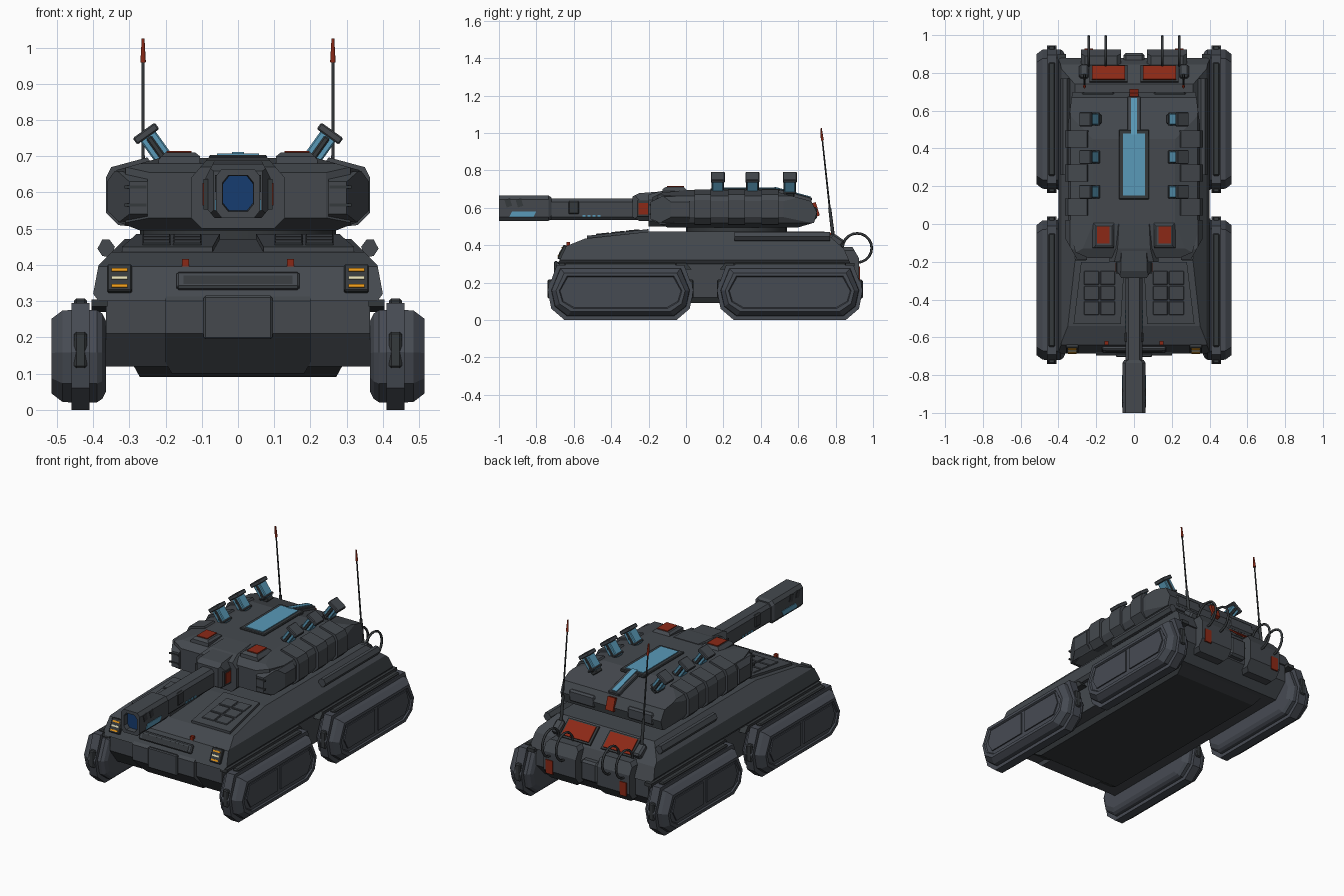
import bpy, bmesh, math
from mathutils import Matrix, Vector, Euler

if "Cube" in bpy.data.objects:
    bpy.data.objects.remove(bpy.data.objects["Cube"])


def material(name, rgb):
    m = bpy.data.materials.new(name)
    m.diffuse_color = (*rgb, 1)
    m.use_nodes = True
    m.node_tree.nodes["Principled BSDF"].inputs["Base Color"].default_value = m.diffuse_color
    return m


GREY = material("armour grey", (0.058, 0.066, 0.076))
TRACK = material("pod grey", (0.062, 0.070, 0.086))
DARK = material("dark grey", (0.036, 0.041, 0.045))
RED = material("signal red", (0.26, 0.022, 0.008))
BLUE = material("light blue", (0.10, 0.32, 0.48))
DEEP = material("deep blue", (0.008, 0.045, 0.16))
ORANGE = material("amber", (0.85, 0.33, 0.01))
PALE = material("pale lamp", (0.75, 0.70, 0.45))


def finish(name, bm, mats, mirror=False, smooth=False):
    bmesh.ops.recalc_face_normals(bm, faces=bm.faces)
    me = bpy.data.meshes.new(name)
    bm.to_mesh(me)
    bm.free()
    ob = bpy.data.objects.new(name, me)
    bpy.context.collection.objects.link(ob)
    for m in mats:
        me.materials.append(m)
    if smooth:
        for p in me.polygons:
            p.use_smooth = len(p.vertices) == 4
    if mirror:
        mod = ob.modifiers.new("Mirror", 'MIRROR')
        mod.use_mirror_merge = False
    return ob


def box(name, c, size, mat, mirror=False, rot=(0, 0, 0), bevel=0):
    bm = bmesh.new()
    bmesh.ops.create_cube(bm, size=1, matrix=Matrix.Diagonal((*size, 1)))
    if bevel:
        bmesh.ops.bevel(bm, geom=bm.edges[:], offset=bevel, segments=1, affect='EDGES')
    bm.transform(Matrix.Translation(c) @ Euler(rot).to_matrix().to_4x4())
    return finish(name, bm, [mat], mirror)


def rod(name, p, q, r1, r2, mat, mirror=False, n=10):
    p, q = Vector(p), Vector(q)
    bm = bmesh.new()
    bmesh.ops.create_cone(bm, cap_ends=True, segments=n, radius1=r1, radius2=r2, depth=(q - p).length)
    bm.transform(Matrix.Translation((p + q) / 2) @ (q - p).to_track_quat('Z', 'Y').to_matrix().to_4x4())
    return finish(name, bm, [mat], mirror, smooth=n > 8)


def loft(name, rings, mats, mirror=False):
    bm = bmesh.new()
    vs = [[bm.verts.new(p) for p in r] for r in rings]
    for a, b in zip(vs, vs[1:]):
        for i in range(len(a)):
            j = (i + 1) % len(a)
            bm.faces.new((a[i], a[j], b[j], b[i]))
    bm.faces.new(vs[0])
    bm.faces.new(vs[-1]).material_index = len(mats) - 1
    return finish(name, bm, mats, mirror)


def sym(half):
    return half + [(-x, v) for x, v in reversed(half)]


def convex(name, mat, mirror=False, side=None, front=None, top=None):
    """Solid whose outlines in side (y,z), front (x,z) and top (x,y) are the given polygons."""
    bm = bmesh.new()
    bmesh.ops.create_cube(bm, size=6)
    for poly, (a, b) in ((side, (1, 2)), (front, (0, 2)), (top, (0, 1))):
        if not poly:
            continue
        mid = sum((Vector(p) for p in poly), Vector((0, 0))) / len(poly)
        for p, q in zip(poly, poly[1:] + poly[:1]):
            p, q = Vector(p), Vector(q)
            n2 = Vector((q.y - p.y, p.x - q.x))
            if n2.dot(mid - p) > 0:
                n2 = -n2
            co, no = Vector((0, 0, 0)), Vector((0, 0, 0))
            co[a], co[b], no[a], no[b] = p.x, p.y, n2.x, n2.y
            bmesh.ops.bisect_plane(bm, geom=bm.verts[:] + bm.edges[:] + bm.faces[:], dist=1e-6,
                                   plane_co=co, plane_no=no.normalized(), clear_outer=True)
            rim = [e for e in bm.edges if e.is_boundary]
            if rim:
                bmesh.ops.contextual_create(bm, geom=rim)
    return finish(name, bm, [mat], mirror)


def rect(x0, x1, y0, y1):
    return [(x0, y0), (x1, y0), (x1, y1), (x0, y1)]


# Hull
convex("lower_hull", GREY, side=[(-.60, .12), (-.67, .21), (-.67, .31), (.87, .31), (.87, .2), (.79, .12)],
       front=sym([(.365, .12), (.365, .31)]))
convex("upper_hull", GREY, side=[(-.685, .30), (-.64, .395), (-.54, .435), (-.2, .472), (.74, .472), (.845, .38), (.88, .30)],
       front=sym([(.385, .30), (.40, .32), (.385, .40), (.31, .475)]))
convex("keel", DARK, side=[(-.48, .09), (-.56, .13), (.78, .13), (.70, .09)], front=sym([(.27, .088), (.29, .125)]))
convex("bow_block", GREY, side=[(-.58, .10), (-.695, .21), (-.695, .30), (-.67, .32), (-.5, .32), (-.5, .10)],
       front=sym([(.18, .095), (.20, .13), (.20, .32)]))
box("bow_plate", (0, -.695, .255), (.19, .02, .12), GREY, bevel=.005)
box("bow_bar", (0, -.663, .355), (.34, .025, .05), GREY, rot=(-.44, 0, 0), bevel=.006)
box("bow_bar_inset", (0, -.675, .358), (.30, .006, .025), DARK, rot=(-.44, 0, 0))
box("tow_marker", (.145, -.63, .402), (.02, .02, .03), RED, True)
box("headlamp_frame", (.327, -.662, .362), (.068, .02, .082), DARK, True, rot=(-.44, 0, 0), bevel=.004)
for i, m in enumerate((ORANGE, PALE, ORANGE)):
    dz = .022 * (i - 1)
    box("headlamp_slit", (.327, -.672 + dz * .47, .364 + dz), (.045, .008, .009), m, True, rot=(-.44, 0, 0))
convex("side_rail", GREY, True, side=rect(.26, .77, .42, .47),
       front=[(.35, .42), (.375, .425), (.388, .445), (.375, .47), (.355, .47), (.34, .45)])
convex("side_skirt", DARK, True, side=[(-.68, .285), (-.68, .305), (.0, .305), (.03, .27), (.0, .27)], front=rect(.36, .405, .2, .4))
convex("rear_side_skirt", DARK, True, side=[(.21, .27), (.18, .27), (.21, .305), (.90, .305), (.90, .285)],
       front=rect(.36, .405, .2, .4))

# Glacis hatch panels
def glacis(x, y, h):
    return (x, y, .435 + (y + .54) * .108 + h)


outline = [(.07, -.53), (.32, -.53), (.28, -.2), (.05, -.2)]
loft("glacis_panel", [[glacis(x, y, h) for x, y in outline] for h in (-.01, .014)], [GREY], True)
for i in range(2):
    for j in range(3):
        box("glacis_tile", glacis(.14 + i * .085, -.445 + j * .08, .014), (.078, .073, .01), GREY, True, rot=(.1, 0, 0), bevel=.003)

# Hull rear
convex("rear_pack", GREY, True, side=[(.8, .16), (.88, .16), (.925, .22), (.925, .33), (.89, .39), (.8, .39)],
       front=[(.07, .18), (.09, .16), (.26, .16), (.28, .18), (.28, .37), (.26, .39), (.09, .39), (.07, .37)])
box("rear_centre_box", (0, .88, .27), (.11, .05, .12), GREY, bevel=.012)
box("rear_lamp", (.24, .926, .245), (.045, .008, .08), RED, True)
box("rear_panel_frame", (.135, .794, .428), (.20, .115, .016), DARK, True, rot=(-.71, 0, 0))
box("rear_panel", (.135, .798, .433), (.175, .095, .016), RED, True, rot=(-.71, 0, 0))
for x in (.15, .24):
    bpy.ops.mesh.primitive_torus_add(major_radius=.078, minor_radius=.007, major_segments=20, minor_segments=6)
    hoop = bpy.context.object
    hoop.name = "rear_hose"
    hoop.data.transform(Matrix.Translation((x, .915, .385)) @ Matrix.Rotation(math.pi / 2, 4, 'Y'))
    hoop.data.materials.append(DARK)
    hoop.data.shade_smooth()
    hoop.modifiers.new("Mirror", 'MIRROR')

# Antennas
box("antenna_foot", (.265, .80, .42), (.05, .08, .06), GREY, True, rot=(-.6, 0, 0), bevel=.01)
rod("antenna_base", (.262, .79, .42), (.262, .768, .60), .010, .008, DARK, True)
rod("antenna_mast", (.262, .768, .60), (.262, .728, .97), .005, .004, DARK, True)
rod("antenna_tip", (.262, .729, .96), (.262, .722, 1.025), .008, .004, RED, True)

# Track pods
PROFILE = [(-.39, .16), (-.37, .06), (-.30, 0), (.30, 0), (.37, .06), (.39, .16), (.34, .295), (-.34, .295)]
RINGS = [(.365, .05), (.375, .03), (.39, .02), (.41, .02), (.41, 0), (.46, 0), (.46, .02), (.485, .022),
         (.515, .045), (.515, .062), (.507, .067)]
for label, cy in (("front", -.35), ("rear", .555)):
    rings = [[(x, cy + y * (.39 - i) / .39, .15 + (z - .15) * (.15 - i) / .15) for y, z in PROFILE] for x, i in RINGS]
    loft(label + "_track_pod", rings, [TRACK], True)
    box(label + "_pod_ridge", (.435, cy, .295), (.035, .60, .024), DARK, True, bevel=.006)
    for e in (-1, 1):
        panel = [(.30, .15), (.265, .09), (.015, .09), (.015, .222), (.275, .222)]
        convex(label + "_pod_panel", TRACK, True, side=[(cy + e * y, z) for y, z in panel], front=rect(.50, .514, 0, 1))
        box(label + "_pod_end_plate", (.435, cy + e * .375, .165), (.035, .03, .10), DARK, True, bevel=.006)

# Turret
rod("turret_ring", (0, .27, .46), (0, .27, .51), .27, .27, DARK, n=24)
convex("turret_body", GREY,
       side=[(-.18, .53), (-.18, .655), (-.13, .68), (.0, .695), (.45, .695), (.67, .635), (.70, .575), (.685, .52), (.6, .495), (-.1, .495)],
       front=sym([(.27, .495), (.33, .518), (.35, .55), (.35, .635), (.335, .662), (.20, .70)]),
       top=sym([(.22, -.19), (.31, -.15), (.35, .0), (.35, .52), (.325, .71)]))
for y in (.09, .27, .45):
    convex("turret_rib", GREY, True, side=rect(y - .045, y + .045, .3, .9),
           front=[(.24, .50), (.33, .51), (.365, .545), (.365, .64), (.35, .67), (.25, .697), (.22, .65)])
convex("turret_cheek", GREY, True, side=[(-.19, .54), (-.19, .63), (-.12, .665), (.02, .665), (.02, .51), (-.12, .51)],
       front=[(.25, .52), (.33, .52), (.362, .55), (.362, .63), (.34, .66), (.25, .65)],
       top=[(.24, -.19), (.30, -.19), (.362, -.08), (.362, .02), (.24, .02)])
for z in (.565, .615):
    box("cheek_groove", (.283, -.19, z), (.06, .008, .008), DARK, True)
box("roof_frame", (0, .315, .695), (.16, .37, .018), DARK, bevel=.004)
box("roof_window", (0, .315, .703), (.115, .33, .01), BLUE)
box("roof_strip_frame", (0, .575, .664), (.07, .20, .03), GREY, rot=(-.265, 0, 0), bevel=.004)
box("roof_strip", (0, .57, .682), (.032, .20, .008), BLUE, rot=(-.265, 0, 0))
convex("roof_hatch", GREY, True, side=[(-.13, .66), (-.125, .70), (-.11, .71), (-.01, .71), (.01, .69), (.01, .66)],
       front=[(.105, .66), (.105, .70), (.12, .712), (.20, .712), (.22, .69), (.22, .66)])
box("hatch_light", (.163, -.057, .711), (.068, .09, .008), RED, True)
box("turret_rear_light", (0, .69, .59), (.05, .03, .075), RED, rot=(.3, 0, 0))
box("turret_rear_pad", (.19, .68, .57), (.17, .04, .07), GREY, True, bevel=.01)

# Roof launchers, tilted outward
T = .62
for y in (.17, .355, .555):
    for name, d, size, m in (("launcher_foot", -.05, (.04, .05, .03), DARK), ("launcher_tubes", 0, (.05, .06, .09), BLUE),
                             ("launcher_band", -.005, (.018, .068, .085), DARK), ("launcher_cap", .05, (.075, .075, .022), GREY),
                             ("launcher_collar", -.035, (.06, .068, .012), GREY)):
        box(name, (.225 + d * math.sin(T), y, .722 + d * math.cos(T)), size, m, True, rot=(0, T, 0), bevel=.004)

# Gun
convex("gun_mantlet", GREY, side=[(-.285, .55), (-.285, .66), (-.25, .678), (-.12, .688), (-.12, .53), (-.25, .53)],
       front=sym([(.065, .53), (.09, .56), (.09, .64), (.065, .688)]),
       top=sym([(.065, -.29), (.09, -.25), (.09, -.12)]))
convex("gun_collar", GREY, side=[(-.2, .50), (-.2, .67), (-.13, .69), (-.0, .698), (0, .50)],
       front=sym([(.10, .5), (.13, .53), (.13, .64), (.08, .698)]))
box("mantlet_light_frame", (.088, -.225, .595), (.014, .075, .085), DARK, True)
box("mantlet_light", (.094, -.228, .595), (.008, .05, .062), RED, True)
convex("gun_barrel", GREY, side=rect(-.74, -.25, .5, .7),
       front=sym([(.03, .535), (.045, .55), (.045, .63), (.03, .648)]))
box("barrel_sleeve", (0, -.60, .60), (.10, .06, .075), DARK, bevel=.008)
for i in range(4):
    box("barrel_light", (.045, -.545 + i * .027, .556), (.006, .016, .012), BLUE, True)


def muzzle(y, i):
    return [(x, y, z) for x, z in sym([(.045 - i, .53 + i), (.061 - i, .55 + i), (.061 - i, .645 - i), (.045 - i, .665 - i)])]


loft("muzzle", [muzzle(-.72, .01), muzzle(-.735, 0), muzzle(-1, 0), muzzle(-1, .018), muzzle(-.97, .02)], [GREY, DEEP])
convex("muzzle_window", BLUE, True, side=[(-.945, .55), (-.93, .58), (-.80, .58), (-.815, .55)], front=rect(.056, .064, 0, 1))
for y in (-.95, -.89):
    box("muzzle_slot", (.061, y, .625), (.006, .03, .04), DARK, True, rot=(.3, 0, 0))
